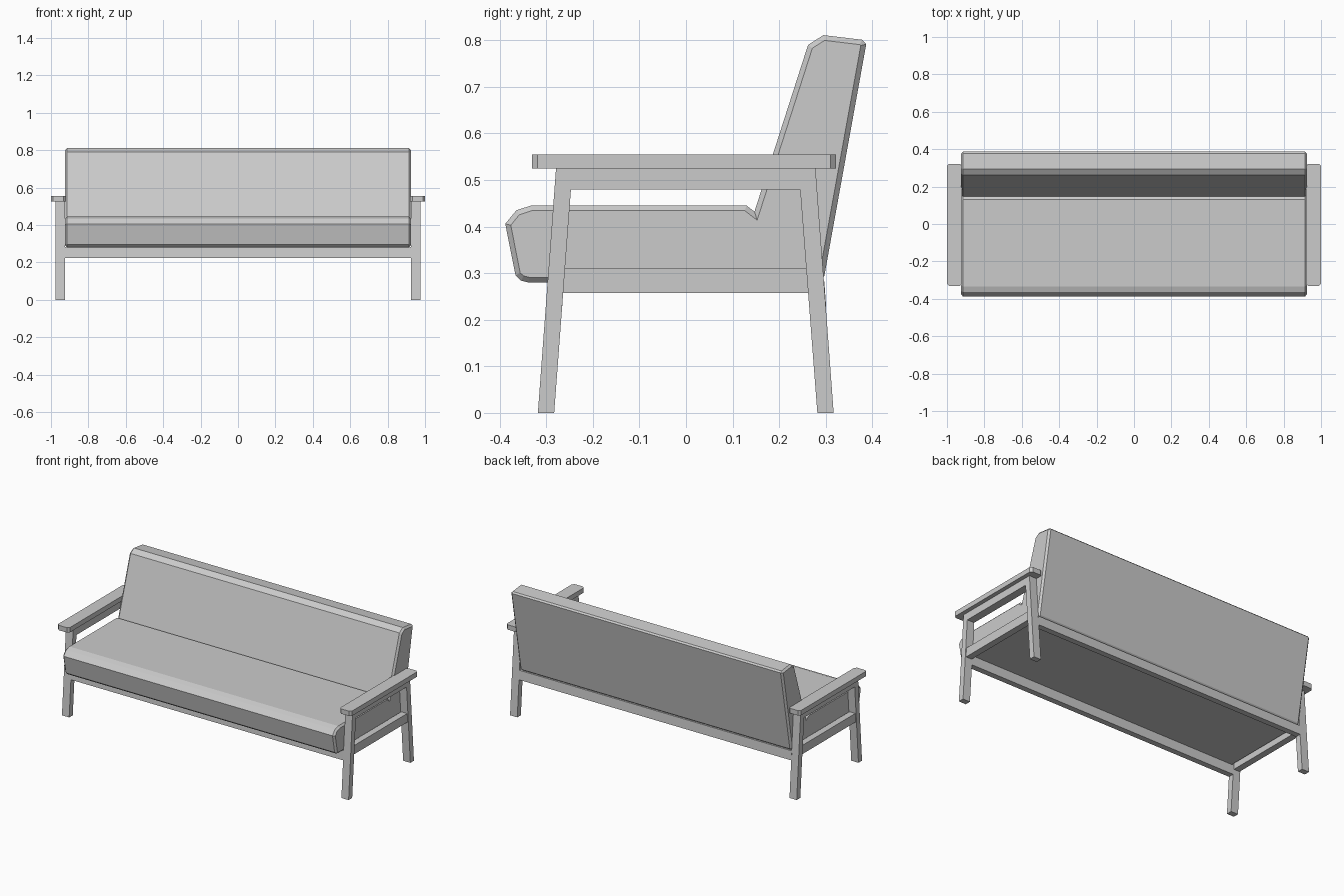
import bpy, bmesh

if "Cube" in bpy.data.objects:
    bpy.data.objects.remove(bpy.data.objects["Cube"])


def prism(name, pts, x0, x1, inset=0.0):
    """Extrude a (y, z) profile along x, optionally chamfering both end caps."""
    bm = bmesh.new()
    a = [bm.verts.new((x0, y, z)) for y, z in pts]
    b = [bm.verts.new((x1, y, z)) for y, z in pts]
    n = len(pts)
    caps = [bm.faces.new(a), bm.faces.new(b)]
    for i in range(n):
        j = (i + 1) % n
        bm.faces.new((a[i], a[j], b[j], b[i]))
    bmesh.ops.recalc_face_normals(bm, faces=bm.faces[:])
    if inset:
        bmesh.ops.inset_region(bm, faces=caps, thickness=inset, use_even_offset=True)
        for v in {v for f in caps for v in f.verts}:
            v.co.x += inset if v.co.x > 0 else -inset
    return finish(name, bm)


def finish(name, bm):
    me = bpy.data.meshes.new(name)
    bm.to_mesh(me)
    bm.free()
    ob = bpy.data.objects.new(name, me)
    bpy.context.collection.objects.link(ob)
    return ob


def mirror_x(ob):
    ob.modifiers.new("mirror", 'MIRROR').use_axis[0] = True


# upholstered seat and back: one L-shaped cushion with chamfered ends
cushion = [(-0.388, 0.406), (-0.364, 0.435), (-0.333, 0.445), (0.130, 0.445),
           (0.147, 0.432), (0.262, 0.790), (0.295, 0.811), (0.378, 0.801),
           (0.387, 0.792), (0.297, 0.294), (0.284, 0.280), (-0.338, 0.280),
           (-0.354, 0.284), (-0.366, 0.295)]
prism("seat_and_back_cushion", cushion, -0.914, 0.914, 0.011)

# side frame: splayed legs joined by a top rail
frame = [(-0.318, 0), (-0.283, 0), (-0.247, 0.48), (0.245, 0.48),
         (0.282, 0), (0.317, 0), (0.278, 0.525), (-0.279, 0.525)]
mirror_x(prism("side_leg_frame", frame, 0.926, 0.975))

# low side rail between the legs
side_rail = [(-0.267, 0.257), (0.266, 0.257), (0.262, 0.311), (-0.263, 0.311)]
mirror_x(prism("side_rail", side_rail, 0.930, 0.970))

# long front and back rails, leaning with the legs
rail = [(-0.301, 0.225), (-0.266, 0.225), (-0.262, 0.282), (-0.297, 0.282)]
prism("front_rail", rail, -0.928, 0.928)
prism("back_rail", [(-y, z) for y, z in rail], -0.928, 0.928)

# armrest: flat board with cut corners
bm = bmesh.new()
c = 0.012
xa, xb, ya, yb = 0.920, 1.0, -0.331, 0.322
outline = [(xa + c, ya), (xb - c, ya), (xb, ya + c), (xb, yb - c),
           (xb - c, yb), (xa + c, yb), (xa, yb - c), (xa, ya + c)]
top = bm.faces.new([bm.verts.new((x, y, 0.525)) for x, y in outline])
ext = bmesh.ops.extrude_face_region(bm, geom=[top], use_keep_orig=True)
for v in ext["geom"]:
    if isinstance(v, bmesh.types.BMVert):
        v.co.z = 0.555
bmesh.ops.recalc_face_normals(bm, faces=bm.faces[:])
mirror_x(finish("armrest", bm))
